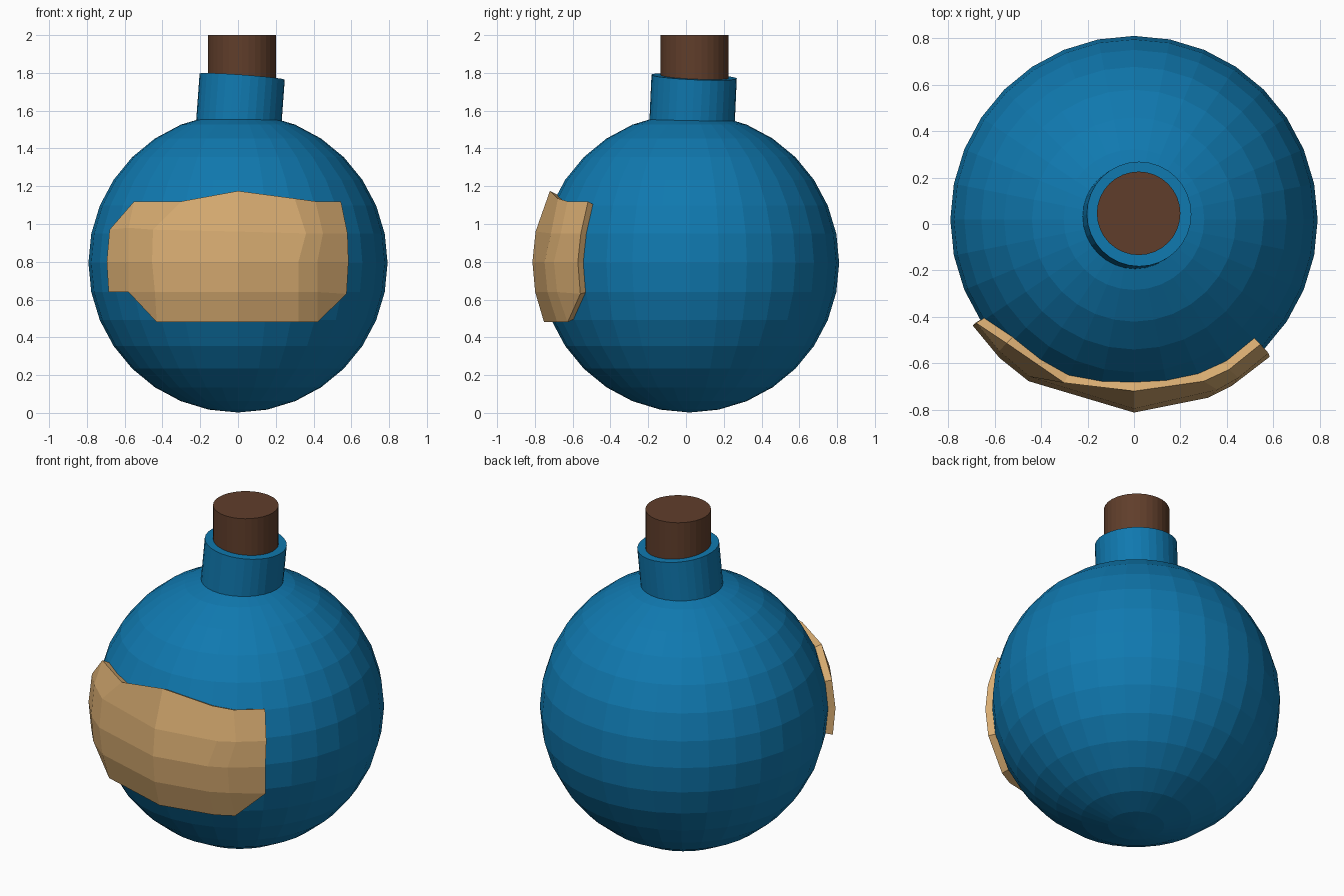
import bpy, bmesh, math
from mathutils import Vector

if "Cube" in bpy.data.objects:
    bpy.data.objects.remove(bpy.data.objects["Cube"])

CENTER = Vector((0, 0.019, 0.794))
R_BODY, R_LABEL = 0.792, 0.832


def material(name, rgb):
    m = bpy.data.materials.new(name)
    m.diffuse_color = (*rgb, 1)
    m.use_nodes = True
    m.node_tree.nodes["Principled BSDF"].inputs["Base Color"].default_value = m.diffuse_color
    return m


blue = material("blue glass", (0.005, 0.19, 0.43))
brown = material("brown cork", (0.117, 0.048, 0.024))
tan = material("tan paper", (0.68, 0.41, 0.165))


def add_part(name, bm, mat):
    bmesh.ops.recalc_face_normals(bm, faces=bm.faces)
    me = bpy.data.meshes.new(name)
    bm.to_mesh(me)
    bm.free()
    me.materials.append(mat)
    ob = bpy.data.objects.new(name, me)
    bpy.context.collection.objects.link(ob)
    return ob


def cylinder(name, base, top, radius, mat):
    base, top = Vector(base), Vector(top)
    axis = top - base
    bm = bmesh.new()
    bmesh.ops.create_cone(bm, cap_ends=True, segments=32, radius1=radius,
                          radius2=radius, depth=axis.length)
    ob = add_part(name, bm, mat)
    ob.location = (base + top) / 2
    ob.rotation_euler = Vector((0, 0, 1)).rotation_difference(axis).to_euler()
    return ob


# round body
bm = bmesh.new()
bmesh.ops.create_uvsphere(bm, u_segments=32, v_segments=16, radius=R_BODY)
body = add_part("bottle_body", bm, blue)
body.location = CENTER

# slightly leaning neck and upright cork
cylinder("bottle_neck", (0.001, 0.030, 1.49), (0.022, 0.043, 1.78), 0.226, blue)
cylinder("cork", (0.02, 0.046, 1.6), (0.02, 0.046, 2.0), 0.18, brown)

# paper label: coarse patch of (x, z) points pushed onto a sphere just outside the body
rows = [
    [None, None, (-.43, .48), (0, .48), (.32, .48), (.42, .48), None],
    [(-.685, .64), (-.58, .64), (-.44, .64), (0, .64), (.32, .64), (.42, .64), (.575, .63)],
    [(-.695, .80), (-.58, .80), (-.455, .80), (0, .80), (.32, .80), (.42, .80), (.585, .80)],
    [(-.68, .97), (-.58, .98), (-.45, .97), (0, .96), (.36, .95), (.45, .95), (.58, .95)],
    [None, (-.55, 1.12), (-.30, 1.12), (0, 1.175), (.30, 1.135), (.41, 1.12), (.545, 1.12)],
]
bm = bmesh.new()
grid = []
for row in rows:
    line = []
    for p in row:
        if p is None:
            line.append(None)
            continue
        x, z = p
        depth = math.sqrt(R_LABEL ** 2 - x * x - (z - CENTER.z) ** 2)
        line.append(bm.verts.new((x, CENTER.y - depth, z)))
    grid.append(line)
for a, b in zip(grid, grid[1:]):
    for i in range(len(a) - 1):
        loop = [v for v in (a[i], a[i + 1], b[i + 1], b[i]) if v]
        if len(loop) >= 3:
            bm.faces.new(loop)

# give the label thickness by adding a smaller copy and joining the rims
rim = [e for e in bm.edges if e.is_boundary]
outer_faces = list(bm.faces)
inner = {}
for v in list(bm.verts):
    inner[v] = bm.verts.new(CENTER + (v.co - CENTER) * ((R_LABEL - 0.05) / R_LABEL))
for f in outer_faces:
    bm.faces.new([inner[v] for v in reversed(f.verts)])
for e in rim:
    a, b = e.verts
    bm.faces.new((a, b, inner[b], inner[a]))
add_part("paper_label", bm, tan)
